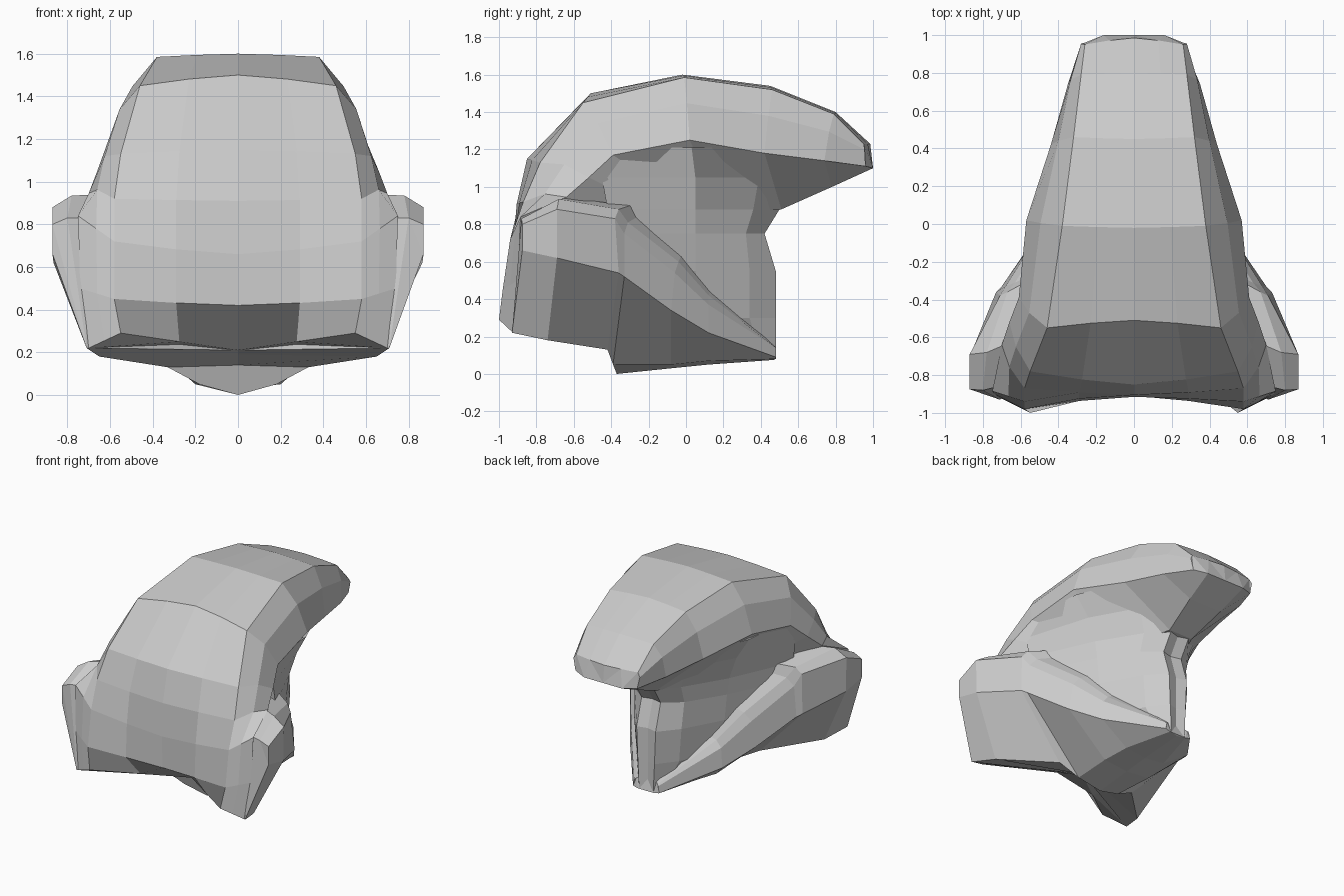
import bpy, bmesh
from mathutils import Vector


def loft(name, halves):
    """Mirror each half ring (starting and ending on x = 0) and skin them."""
    bm = bmesh.new()
    rings = []
    for half in halves:
        half = [Vector(p) for p in half]
        full = half + [Vector((-p.x, p.y, p.z)) for p in half[-2:0:-1]]
        rings.append([bm.verts.new(p) for p in full])
    n = len(rings[0])
    for a, b in zip(rings, rings[1:]):
        for i in range(n):
            j = (i + 1) % n
            bm.faces.new((a[i], a[j], b[j], b[i]))
    bm.faces.new(rings[0])
    bm.faces.new(rings[-1])
    bmesh.ops.triangulate(bm, faces=[f for f in bm.faces if len(f.verts) > 4])
    bmesh.ops.recalc_face_normals(bm, faces=bm.faces)
    me = bpy.data.meshes.new(name)
    bm.to_mesh(me)
    bm.free()
    ob = bpy.data.objects.new(name, me)
    bpy.context.collection.objects.link(ob)
    return ob


# Swept hood: centre (y, z), shoulder, rim, underside (half width, y, z)
hood = [
    ((-.56, .21), (.55, -1.0, .29), (.70, -.925, .22), (.28, -.45, .20)),
    ((-.91, .42), (.58, -.98, .45), (.74, -.90, .50), (.28, -.30, .30)),
    ((-.915, .66), (.58, -.94, .72), (.75, -.885, .84), (.28, -.20, .50)),
    ((-.905, .91), (.58, -.87, .92), (.70, -.64, .945), (.28, -.10, .70)),
    ((-.85, 1.15), (.55, -.78, 1.13), (.66, -.52, 1.05), (.28, .0, .80)),
    ((-.51, 1.50), (.46, -.55, 1.45), (.61, -.39, 1.17), (.25, .1, .85)),
    ((-.02, 1.6), (.38, -.01, 1.585), (.57, .02, 1.25), (.22, .20, .85)),
    ((.45, 1.54), (.32, .46, 1.52), (.44, .42, 1.18), (.10, .51, .88)),
    ((.80, 1.40), (.28, .79, 1.39), (.35, .74, 1.14), (.14, .78, 1.0)),
    ((.985, 1.23), (.26, .95, 1.23), (.26, .96, 1.11), (.16, 1.0, 1.10)),
]
rings = []
for i, ((cy, cz), s, r, u) in enumerate(hood):
    c, s, r = Vector((0, cy, cz)), Vector(s), Vector(r)
    mid = c.lerp(s, .5) + (c - s) * (.12 if i else 0)
    mid.x = s.x * .5
    side = s.lerp(r, .5) + (Vector((.02, 0, .03)) if i > 2 else Vector())
    rings.append([c, mid, s, side, r, u, (0, u[1], u[2])])
loft("hood", rings)

# Neck: height, back y, back half width, then side and front corners (x, y)
neck = [
    (.09, .48, .06, (.10, .40), (.15, .1), (.13, -.28)),
    (.30, .48, .07, (.18, .34), (.30, .1), (.36, -.22)),
    (.55, .48, .08, (.20, .34), (.36, .05), (.54, -.30)),
    (.75, .42, .08, (.21, .32), (.38, .05), (.59, -.38)),
    (.88, .50, .08, (.21, .36), (.40, .05), (.61, -.42)),
    (1.05, .55, .10, (.27, .39), (.46, .05), (.61, -.45)),
    (1.21, .52, .20, (.41, .38), (.555, .03), (.585, -.36)),
]
loft("neck", [[(0, y - .02, z), (w, y, z), (*a, z), (*b, z), (*c, z),
               (0, -.25, z)] for z, y, w, a, b, c in neck])

# Flared cheek band: inner top, outer top, outer low, bottom edge, bottom centre
cheeks = [
    [(.72, -.86, .83), (.80, -.88, .83), (.87, -.875, .80), (.87, -.875, .66),
     (.71, -.93, .22), (0, -.55, .21)],
    [(.64, -.62, .94), (.78, -.68, .935), (.87, -.69, .88), (.865, -.69, .62),
     (.65, -.74, .18), (0, -.50, .19)],
    [(.56, -.30, .90), (.67, -.36, .88), (.71, -.38, .83), (.73, -.36, .54),
     (.33, -.42, .13), (0, -.42, .14)],
    [(.52, -.26, .84), (.63, -.31, .81), (.68, -.33, .75), (.70, -.33, .52),
     (.18, -.39, .05), (0, -.37, 0)],
    [(.38, -.02, .64), (.46, -.04, .60), (.51, -.06, .54), (.53, -.08, .34),
     (.20, -.08, .05), (0, -.08, .03)],
    [(.26, .14, .46), (.34, .12, .42), (.38, .12, .37), (.39, .12, .22),
     (.17, .12, .07), (0, .12, .05)],
    [(.07, .46, .16), (.09, .47, .15), (.10, .48, .14), (.11, .48, .09),
     (.07, .48, .08), (0, .47, .075)],
]
loft("cheek_band_and_chin",
     [[(0, h[-1][1], h[0][2] - .05)] + h for h in cheeks])
